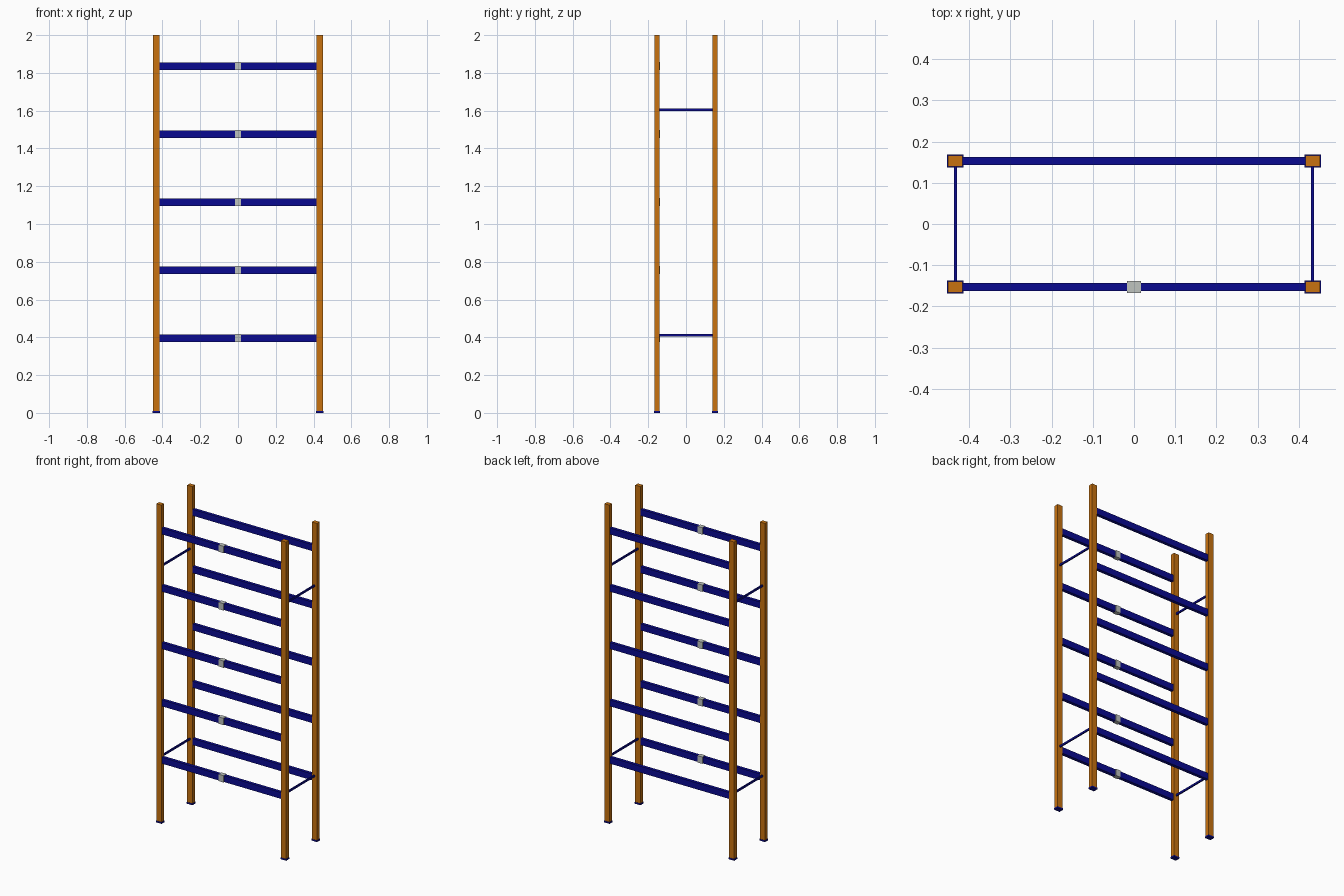
import bpy

cube = bpy.data.objects.get("Cube")
if cube:
    bpy.data.objects.remove(cube, do_unlink=True)


def material(name, rgb):
    mat = bpy.data.materials.new(name)
    mat.use_nodes = True
    color = (*rgb, 1.0)
    mat.diffuse_color = color
    mat.node_tree.nodes["Principled BSDF"].inputs["Base Color"].default_value = color
    return mat


orange = material("orange paint", (0.58, 0.17, 0.005))
blue = material("blue paint", (0.003, 0.003, 0.28))
grey = material("light grey plate", (0.52, 0.55, 0.52))


def box(name, center, size, mat):
    bpy.ops.mesh.primitive_cube_add(size=1, location=center)
    obj = bpy.context.object
    obj.name = name
    obj.scale = size
    bpy.ops.object.transform_apply(location=False, rotation=False, scale=True)
    obj.data.materials.append(mat)
    return obj


POST_X, POST_Y = 0.433, 0.153
POST_W, POST_D = 0.035, 0.027
FOOT_H = 0.01
SIDES = (("right", -1), ("left", 1))
ENDS = (("front", -1), ("back", 1))

# Upright posts standing on foot plates
for side, sx in SIDES:
    for end, sy in ENDS:
        x, y = sx * POST_X, sy * POST_Y
        box(f"{end}_{side}_post", (x, y, 1 + FOOT_H / 2),
            (POST_W, POST_D, 2 - FOOT_H), orange)
        box(f"{end}_{side}_foot", (x, y, FOOT_H / 2), (0.04, 0.031, FOOT_H), blue)

# Thin braces joining front and back posts
for side, sx in SIDES:
    for level, z in (("lower", 0.411), ("upper", 1.605)):
        box(f"{side}_{level}_brace", (sx * POST_X, 0, z),
            (0.008, 2 * POST_Y - POST_D, 0.012), blue)

# Shelf beams, with a grey plate around the middle of each front beam
for i in range(5):
    z = 0.396 + 0.36 * i
    for end, sy in ENDS:
        box(f"{end}_beam_{i + 1}", (0, sy * POST_Y, z),
            (2 * POST_X - POST_W, 0.02, 0.04), blue)
    box(f"label_plate_{i + 1}", (0, -POST_Y, z), (0.034, 0.029, 0.043), grey)
